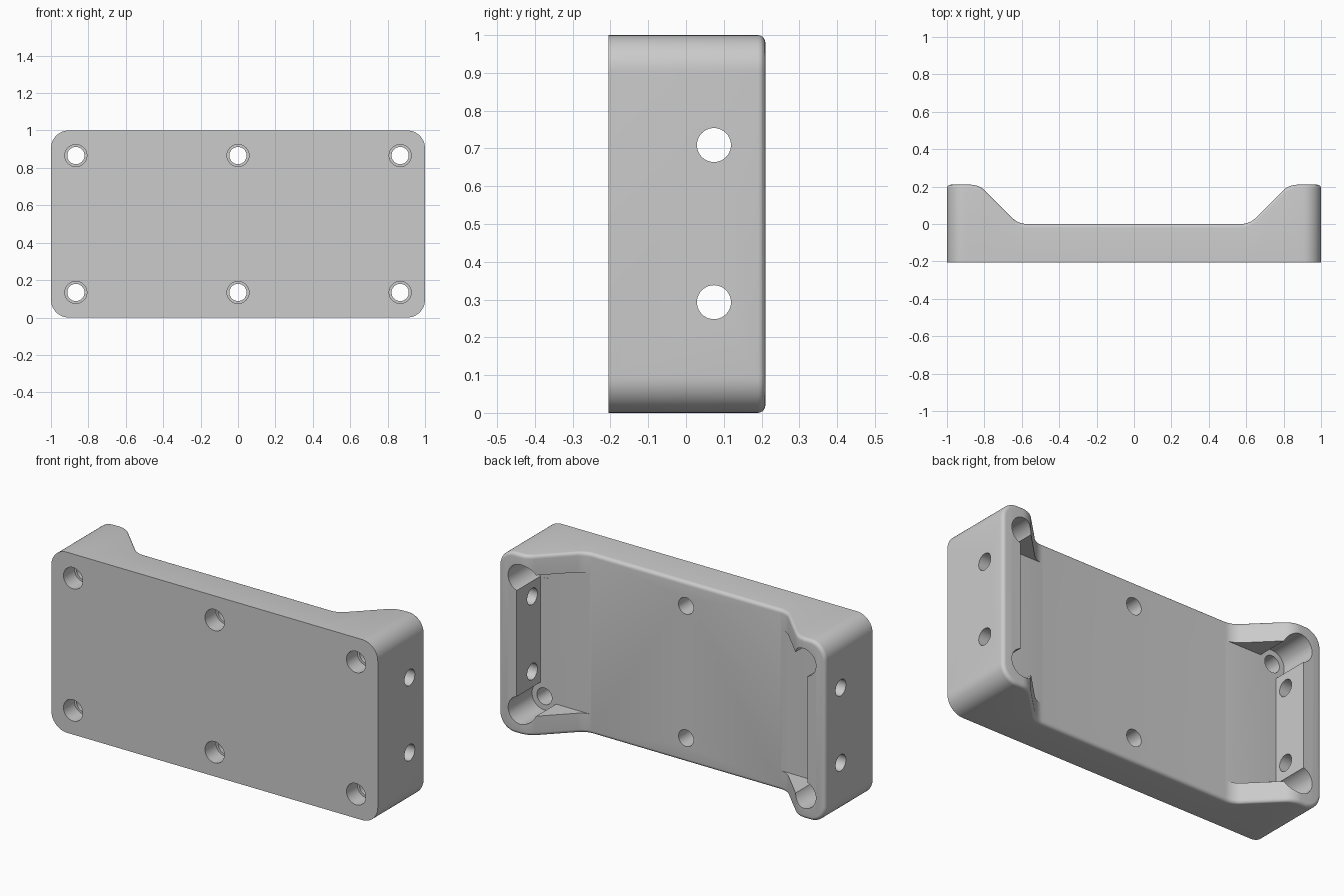
import bpy
import bmesh
from math import sin, cos, pi, sqrt, radians, tan
from mathutils import Matrix

cube = bpy.data.objects.get("Cube")
if cube:
    bpy.data.objects.remove(cube, do_unlink=True)

FRONT, BACK = -0.205, 0.21
CORNER, EDGE = 0.095, 0.02        # outline corner radius, rim rounding
WALL = 0.89                       # inner face of the end walls
HOLE_X, HOLE_Z = 0.867, 0.366     # screw hole offsets from the centre
FILLET = 0.11
TAN = FILLET * tan(pi / 8)
TOE, SHOULDER = 0.618, 0.828      # foot and top of the 45 degree slope

grey = bpy.data.materials.new("plain grey")
grey.use_nodes = True
colour = (0.6, 0.6, 0.6, 1)
grey.diffuse_color = colour
grey.node_tree.nodes["Principled BSDF"].inputs["Base Color"].default_value = colour


def rim_height(x):
    """Back rim: low in the middle, a filleted slope up to each end."""
    x = abs(x)
    if x <= TOE - TAN:
        return 0.0
    if x >= SHOULDER + TAN:
        return BACK
    if x < TOE + TAN * sqrt(0.5):
        return FILLET - sqrt(FILLET ** 2 - (x - TOE + TAN) ** 2)
    if x > SHOULDER - TAN * sqrt(0.5):
        return BACK - FILLET + sqrt(FILLET ** 2 - (SHOULDER + TAN - x) ** 2)
    return x - TOE


def half_outline(inset):
    """Upper half of the rounded outline, from the left end to the right."""
    arc = [(pi / 2) * i / 12 for i in range(13)]
    r = CORNER - inset
    pts = [(-1 + CORNER - r * cos(a), 0.5 - CORNER + r * sin(a)) for a in arc]
    # straight edge, finely divided only along the fillets
    xs = [TOE - TAN + 2 * TAN * i / 10 for i in range(9)]
    xs += [SHOULDER - TAN + 2 * TAN * i / 10 for i in range(2, 11)]
    pts += [(-x, 0.5 - inset) for x in reversed(xs)]
    pts += [(x, 0.5 - inset) for x in xs]
    pts += [(1 - CORNER + r * sin(a), 0.5 - CORNER + r * cos(a)) for a in arc]
    return pts


def build_body():
    bm = bmesh.new()
    rings = []

    def add_ring(inset, height):
        half = half_outline(inset)
        upper = [bm.verts.new((x, height(x), 0.5 + z)) for x, z in half]
        lower = [bm.verts.new((x, height(x), 0.5 - z)) for x, z in half]
        rings.append((upper, lower))

    add_ring(0, lambda x: FRONT)
    for k in range(6):
        a = (pi / 2) * k / 5
        drop = EDGE * (1 - sin(a))
        add_ring(EDGE * (1 - cos(a)), lambda x: rim_height(x) - drop)
    # walls between successive rings
    for (u0, l0), (u1, l1) in zip(rings, rings[1:]):
        loop0 = u0 + l0[::-1]
        loop1 = u1 + l1[::-1]
        n = len(loop0)
        for i in range(n):
            j = (i + 1) % n
            bm.faces.new((loop0[i], loop0[j], loop1[j], loop1[i]))
    # flat front and saddle-shaped back
    bm.faces.new(rings[0][0] + rings[0][1][::-1])
    u, l = rings[-1]
    for i in range(len(u) - 1):
        bm.faces.new((u[i], u[i + 1], l[i + 1], l[i]))
    bmesh.ops.recalc_face_normals(bm, faces=bm.faces)
    return finish(bm, "mounting_plate")


def finish(bm, name):
    mesh = bpy.data.meshes.new(name)
    bm.to_mesh(mesh)
    bm.free()
    obj = bpy.data.objects.new(name, mesh)
    mesh.materials.append(grey)
    bpy.context.collection.objects.link(obj)
    return obj


def add_box(bm, low, high):
    size = [b - a for a, b in zip(low, high)]
    mid = [(a + b) / 2 for a, b in zip(low, high)]
    bmesh.ops.create_cube(bm, size=1, matrix=Matrix.Translation(mid) @ Matrix.Diagonal((*size, 1)))


def add_cylinder(bm, centre, radius, length, axis):
    turn = Matrix.Rotation(pi / 2, 4, 'X' if axis == 'Y' else 'Y')
    bmesh.ops.create_cone(bm, cap_ends=True, segments=40, radius1=radius, radius2=radius,
                          depth=length, matrix=Matrix.Translation(centre) @ turn)


def cut(body, name, bm):
    cutter = finish(bm, name)
    mod = body.modifiers.new(name, 'BOOLEAN')
    mod.operation = 'DIFFERENCE'
    mod.solver = 'EXACT'
    mod.object = cutter
    bpy.context.view_layer.objects.active = body
    bpy.ops.object.modifier_apply(modifier=name)
    bpy.data.objects.remove(cutter, do_unlink=True)


body = build_body()

# recess inside the raised ends
bm = bmesh.new()
add_box(bm, (-WALL, 0.001, 0.11), (WALL, 0.5, 0.89))
cut(body, "recess_cutter", bm)

# round screw-head clearances in the four corners
corners = [(x, z) for x in (-HOLE_X, HOLE_X) for z in (0.5 - HOLE_Z, 0.5 + HOLE_Z)]
bm = bmesh.new()
for x, z in corners:
    add_cylinder(bm, (x, 0.2505, z), 0.076, 0.5, 'Y')
cut(body, "clearance_cutter", bm)

# six screw holes, wider at the front
screws = corners + [(0, 0.5 - HOLE_Z), (0, 0.5 + HOLE_Z)]
for name, radius, end in (("screw_cutter", 0.046, 0.5), ("counterbore_cutter", 0.059, -0.11)):
    bm = bmesh.new()
    for x, z in screws:
        add_cylinder(bm, (x, (end - 0.5) / 2, z), radius, end + 0.5, 'Y')
    cut(body, name, bm)

# two cross holes through each end wall
bm = bmesh.new()
for x in (-1, 1):
    for z in (0.293, 0.709):
        add_cylinder(bm, (x, 0.074, z), 0.045, 0.5, 'X')
cut(body, "side_hole_cutter", bm)

# smooth rounded areas, crisp edges
bpy.ops.object.select_all(action='DESELECT')
body.select_set(True)
bpy.context.view_layer.objects.active = body
bpy.ops.object.shade_smooth_by_angle(angle=radians(30))
